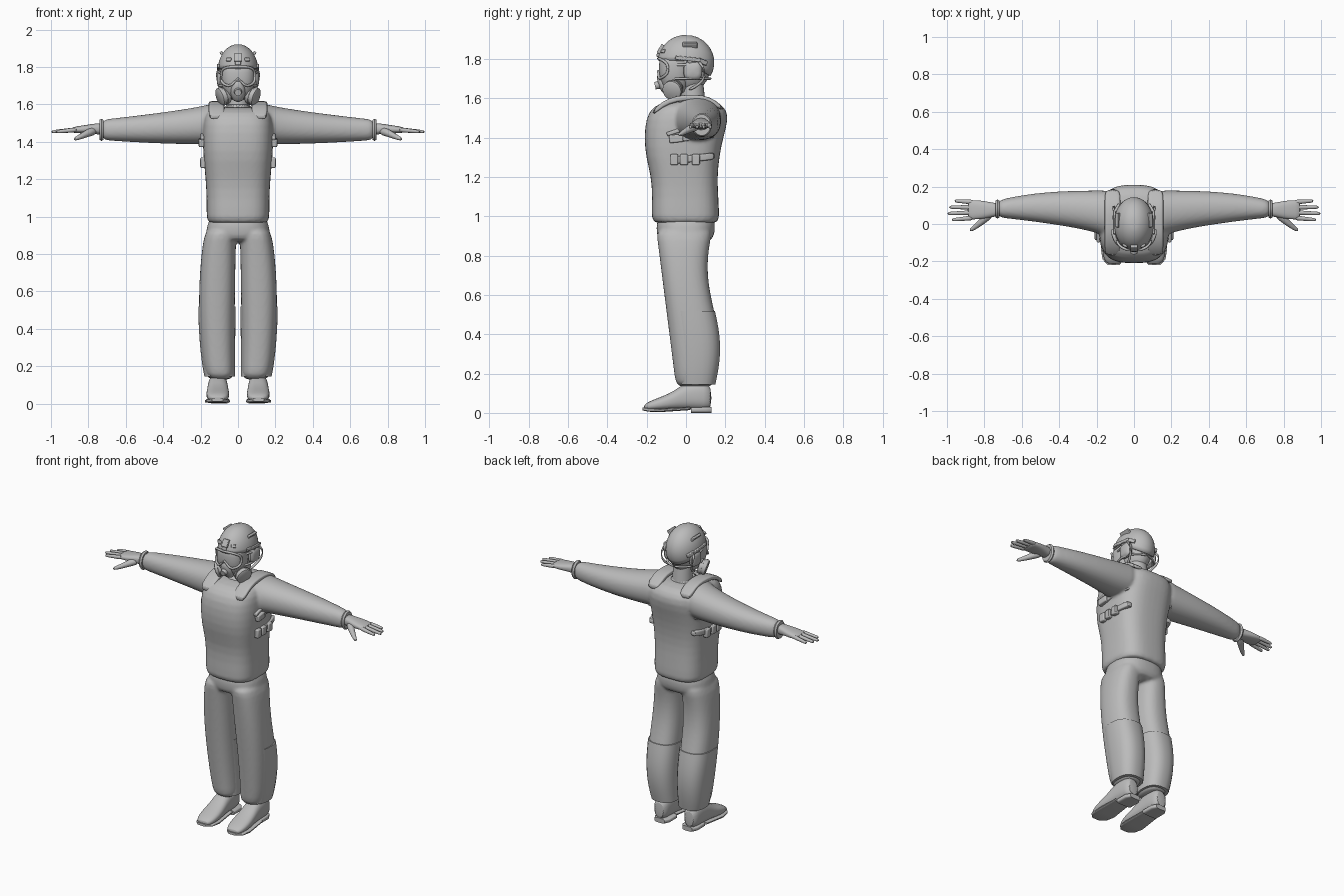
import bpy, bmesh
from math import sin, cos, pi, tau, radians, copysign
from mathutils import Vector, Matrix, Euler

cube = bpy.data.objects.get("Cube")
if cube:
    bpy.data.objects.remove(cube)

GREY = (0.5, 0.5, 0.5, 1)
grey = bpy.data.materials.new("plain grey")
grey.use_nodes = True
grey.diffuse_color = GREY
grey.node_tree.nodes["Principled BSDF"].inputs["Base Color"].default_value = GREY


def blend(start, end, t):
    return start + (end - start) * t


def spread(count):
    """Even fractions from zero to one."""
    return [i / count for i in range(count + 1)]


def skin_rings(bm, rings):
    """Join a list of closed vertex rings and cap both ends."""
    count = len(rings[0])
    for lower, upper in zip(rings, rings[1:]):
        for i in range(count):
            j = (i + 1) % count
            bm.faces.new((lower[i], lower[j], upper[j], upper[i]))
    bm.faces.new(rings[0][::-1])
    bm.faces.new(rings[-1])


def loft(bm, axis, rows, middle=0, power=2.5, count=24):
    """Rows are (position, half width, low edge, high edge, optional sideways shift)."""
    across, along = [k for k in range(3) if k != axis]
    rings = []
    for position, half, low, high, *shift in rows:
        ring = []
        for i in range(count):
            angle = tau * (i + 0.5) / count
            c, s = cos(angle), sin(angle)
            point = Vector()
            point[axis] = position
            point[across] = middle + sum(shift) + half * copysign(abs(c) ** (2 / power), c)
            point[along] = blend(low, high, 0.5 + copysign(abs(s) ** (2 / power), s) / 2)
            ring.append(bm.verts.new(point))
        rings.append(ring)
    skin_rings(bm, rings)


def tube(bm, points, first_radius, last_radius, count=10):
    """Round tube along points with an even taper."""
    points = [Vector(p) for p in points]
    last = len(points) - 1
    rings = []
    for k, point in enumerate(points):
        heading = points[min(k + 1, last)] - points[max(k - 1, 0)]
        turn = heading.to_track_quat('Z', 'Y')
        radius = blend(first_radius, last_radius, k / last)
        rings.append([bm.verts.new(point + turn @ Vector((cos(tau * i / count), sin(tau * i / count), 0)) * radius)
                      for i in range(count)])
    skin_rings(bm, rings)


def box(bm, at, size, tilt=0, roll=0, yaw=0):
    turn = Euler((radians(tilt), radians(roll), radians(yaw)))
    bmesh.ops.create_cube(bm, size=1, matrix=Matrix.LocRotScale(Vector(at), turn, Vector(size)))


def finish(name, bm, mirror=False, smooth=False, voxel=0, bevel=0, shell=0):
    """Turn the mesh into a named object with its modifiers."""
    bmesh.ops.recalc_face_normals(bm, faces=bm.faces)
    mesh = bpy.data.meshes.new(name)
    bm.to_mesh(mesh)
    bm.free()
    mesh.materials.append(grey)
    part = bpy.data.objects.new(name, mesh)
    bpy.context.collection.objects.link(part)
    bpy.ops.object.select_all(action='DESELECT')
    part.select_set(True)
    bpy.context.view_layer.objects.active = part
    bpy.ops.object.shade_smooth_by_angle(angle=radians(40))
    if mirror:
        part.modifiers.new("mirror", 'MIRROR').use_mirror_merge = False
    if shell:
        thick = part.modifiers.new("shell", 'SOLIDIFY')
        thick.thickness, thick.offset = shell, -1
    if bevel:
        edge = part.modifiers.new("bevel", 'BEVEL')
        edge.width, edge.segments = bevel, 2
    if smooth:
        form = part.modifiers.new("smooth form", 'SUBSURF')
        form.levels = form.render_levels = 1
    if voxel:
        join = part.modifiers.new("blend", 'REMESH')
        join.mode, join.voxel_size, join.use_smooth_shade = 'VOXEL', voxel, True
        soft = part.modifiers.new("soften", 'SMOOTH')
        soft.factor, soft.iterations = 0.5, 5


# Jacket: torso, shoulders and sleeves blended into one form
bm = bmesh.new()
loft(bm, 2, [(.96, .16, -.16, .16), (.98, .17, -.178, .172), (1.1, .168, -.172, .165), (1.2, .174, -.178, .16),
             (1.3, .184, -.205, .17), (1.4, .19, -.214, .19), (1.5, .19, -.205, .22),
             (1.56, .175, -.17, .2), (1.59, .12, -.09, .13)], power=3)
for side in (1, -1):
    rows = []
    for t in spread(12):
        front, back = blend(-.1, .036, t ** 0.5), .18 - .055 * t ** 3
        rows.append((side * blend(.11, .735, t), (back - front) / 2, blend(1.385, 1.41, t * t),
                     blend(1.615, 1.518, t ** 0.7), (front + back) / 2))
    loft(bm, 0, rows, power=2.2)
finish("jacket", bm, smooth=True, voxel=.009)

# Sleeve cuffs
bm = bmesh.new()
loft(bm, 0, [(.72, .045, 1.41, 1.518), (.73, .052, 1.404, 1.524), (.74, .045, 1.41, 1.518)], middle=.08, power=2)
finish("cuffs", bm, mirror=True)

# Shoulder straps of the vest and the collar
bm = bmesh.new()
loft(bm, 1, [(y, .042, top - .03, top) for y, top in
             ((-.17, 1.54), (-.12, 1.585), (-.05, 1.615), (.05, 1.62), (.12, 1.61), (.19, 1.56))], middle=.115, power=4)
finish("shoulder_straps", bm, mirror=True, smooth=True)
bm = bmesh.new()
loft(bm, 2, [(1.55, .09, -.09, .12), (1.61, .07, -.05, .1)])
finish("collar", bm, smooth=True)

# Side straps of the vest with buckles
bm = bmesh.new()
for height, bulge in ((1.4, .2), (1.29, .193)):
    loft(bm, 1, [(y, .02, height - .018 + y / 9, height + .018 + y / 9, bulge - .02 - 1.5 * (y - .02) ** 2)
                 for y in (blend(-.13, .15, t) for t in spread(6))], power=5)
finish("side_straps", bm, mirror=True, smooth=True)
bm = bmesh.new()
for y in (-.06, -.01, .05):
    box(bm, (.187, y, 1.288), (.03, .04, .055))
box(bm, (.195, -.05, 1.395), (.03, .07, .04), tilt=6)
box(bm, (.19, -.04, 1.435), (.02, .12, .02), tilt=18)
finish("buckles", bm, mirror=True, bevel=.006)


def leg_rows(side, first, last, grow=0, trim=0):
    """Trouser leg outline between two fractions of its length."""
    rows = []
    for f in spread(12):
        t = blend(first, last, f)
        inner, outer = .02 * t ** 0.3, .165 + .044 * max(0, sin(pi * t)) ** 0.6
        rows.append((blend(.95, .12, t), (outer - inner) / 2 + grow, blend(-.155, -.05, t) + trim,
                     .14 - .03 * sin(tau * t) + grow, side * (inner + outer) / 2))
    return rows


# Trousers: hips and both legs blended
bm = bmesh.new()
loft(bm, 2, [(1.02, .15, -.145, .145), (.95, .166, -.152, .15), (.9, .175, -.15, .145), (.86, .17, -.13, .12)])
for side in (1, -1):
    loft(bm, 2, leg_rows(side, 0, 1))
finish("trousers", bm, smooth=True, voxel=.009)

# Overlay with a raised edge behind each lower leg
bm = bmesh.new()
loft(bm, 2, leg_rows(1, 0.52, 0.97, grow=.004, trim=.02))
finish("calf_panels", bm, mirror=True)

# Boots with soles and heels
bm = bmesh.new()
loft(bm, 1, [(-.215, .035, .018, .04), (-.19, .054, .012, .058), (-.13, .064, .012, .08), (-.06, .058, .016, .11),
             (0, .053, .018, .16), (.1, .05, .016, .16), (.13, .035, .02, .13)], middle=.108)
finish("boots", bm, mirror=True, smooth=True)
bm = bmesh.new()
loft(bm, 1, [(-.22, .03, .012, .028), (-.19, .058, .006, .024), (-.13, .068, .004, .022), (.02, .055, .014, .03)],
     middle=.11, power=4)
loft(bm, 1, [(.025, .054, 0, .03), (.1, .054, 0, .03), (.13, .036, 0, .03)], middle=.1, power=4)
finish("boot_soles", bm, mirror=True)

# Hands: palm, four fingers and thumb
bm = bmesh.new()
loft(bm, 0, [(.71, .036, 1.435, 1.5), (.75, .036, 1.44, 1.5), (.8, .048, 1.444, 1.492), (.87, .054, 1.446, 1.482),
             (.89, .045, 1.45, 1.475)], middle=.076)
for i, tip in enumerate((.975, 1, .99, .96)):
    base, end = .033 + .028 * i, .022 + .034 * i
    tube(bm, [(blend(.86, tip, t), blend(base, end, t), blend(1.465, 1.453, t)) for t in spread(4)], .014, .009)
tube(bm, [(.765, .06, 1.46), (.8, .025, 1.448), (.84, -.01, 1.428), (.88, -.038, 1.411)], .027, .009)
finish("hands", bm, mirror=True, smooth=True)

# Neck and head
bm = bmesh.new()
tube(bm, [(0, .04, 1.52), (0, .03, 1.7)], .065, .055, count=24)
bmesh.ops.create_uvsphere(bm, u_segments=24, v_segments=16, radius=1,
                          matrix=Matrix.LocRotScale(Vector((0, .01, 1.765)), None, Vector((.083, .115, .135))))
finish("head", bm)

# Helmet shell: the rim is lower at the back than at the brow
bm = bmesh.new()
rings = []
for t in spread(10)[1:]:
    ring = []
    for f in spread(40)[1:]:
        ahead = cos(tau * f)
        drop = t * radians(86 + 34 * max(0, -ahead) ** 0.8)
        ring.append(bm.verts.new((.108 * sin(tau * f) * sin(drop), -.144 * ahead * sin(drop), 1.782 + .14 * cos(drop))))
    rings.append(ring)
skin_rings(bm, rings)
bm.faces.ensure_lookup_table()
bm.faces.remove(bm.faces[-1])
finish("helmet", bm, shell=.012)

# Helmet fittings: brow mount, side plates and rails
bm = bmesh.new()
box(bm, (0, -.128, 1.85), (.04, .02, .05), tilt=-32)
box(bm, (0, -.142, 1.82), (.03, .015, .02), tilt=-15)
for side in (1, -1):
    box(bm, (side * .083, .02, 1.868), (.016, .075, .035), roll=side * 38)
    box(bm, (side * .05, -.117, 1.84), (.03, .012, .02), tilt=-25, yaw=side * 25)
    box(bm, (side * .106, .01, 1.8), (.014, .13, .02), tilt=-6)
    box(bm, (side * .092, .085, 1.785), (.016, .05, .024), tilt=-20, yaw=side * 28)
finish("helmet_fittings", bm, bevel=.004)

# Ear cups and head straps
bm = bmesh.new()
loft(bm, 0, [(.07, .05, 1.69, 1.79), (.1, .05, 1.69, 1.79), (.115, .03, 1.71, 1.77)], middle=.035, power=3)
finish("ear_cups", bm, mirror=True, smooth=True)
bm = bmesh.new()
for height in (1.77, 1.7):
    tube(bm, [(.1 * cos(a), .01 + .115 * sin(a), height) for a in (blend(-1, pi / 2, t) for t in spread(10))], .007, .007)
tube(bm, [(.1, .06, 1.79), (.117, .09, 1.76), (.108, .1, 1.71), (.09, .07, 1.67), (.07, .01, 1.64)], .008, .008)
finish("head_straps", bm, mirror=True, smooth=True)

# Full-face mask: body, visor frame, muzzle and valve
bm = bmesh.new()
loft(bm, 2, [(1.815, .085, -.125, .03), (1.8, .092, -.136, .03), (1.74, .094, -.14, .03), (1.69, .086, -.132, .02),
             (1.65, .068, -.115, .01), (1.62, .045, -.085, 0)])
finish("mask", bm, smooth=True)
bm = bmesh.new()
frame = []
for f in spread(32):
    c, s = cos(tau * f), sin(tau * f)
    x = .09 * copysign(abs(c) ** 0.6, c)
    notch = max(0, .04 - abs(x)) if s < 0 else 0
    frame.append((x, -.055 - .085 * (1 - abs(x / .095) ** 2.5) ** 0.4, 1.75 + .052 * copysign(abs(s) ** 0.6, s) + notch))
tube(bm, frame, .007, .007)
finish("visor_frame", bm)
bm = bmesh.new()
loft(bm, 2, [(1.73, .015, -.147, -.1), (1.7, .036, -.148, -.08), (1.66, .045, -.142, -.06), (1.61, .025, -.11, -.05)])
finish("muzzle", bm, smooth=True)
bm = bmesh.new()
tube(bm, [(0, -.12, 1.672), (0, -.158, 1.663)], .025, .018, count=20)
finish("valve", bm)

# Filter canisters on each side of the muzzle
bm = bmesh.new()
centre, facing = Vector((.078, -.065, 1.645)), Vector((.85, -.35, -.3))
for start, end, wide, narrow in ((-.06, 0, .024, .024), (-.024, -.004, .046, .05), (-.01, .01, .045, .045),
                                 (.004, .022, .05, .05), (.022, .028, .05, .04)):
    tube(bm, [centre + facing * start, centre + facing * end], wide, narrow, count=24)
finish("filters", bm, mirror=True)
